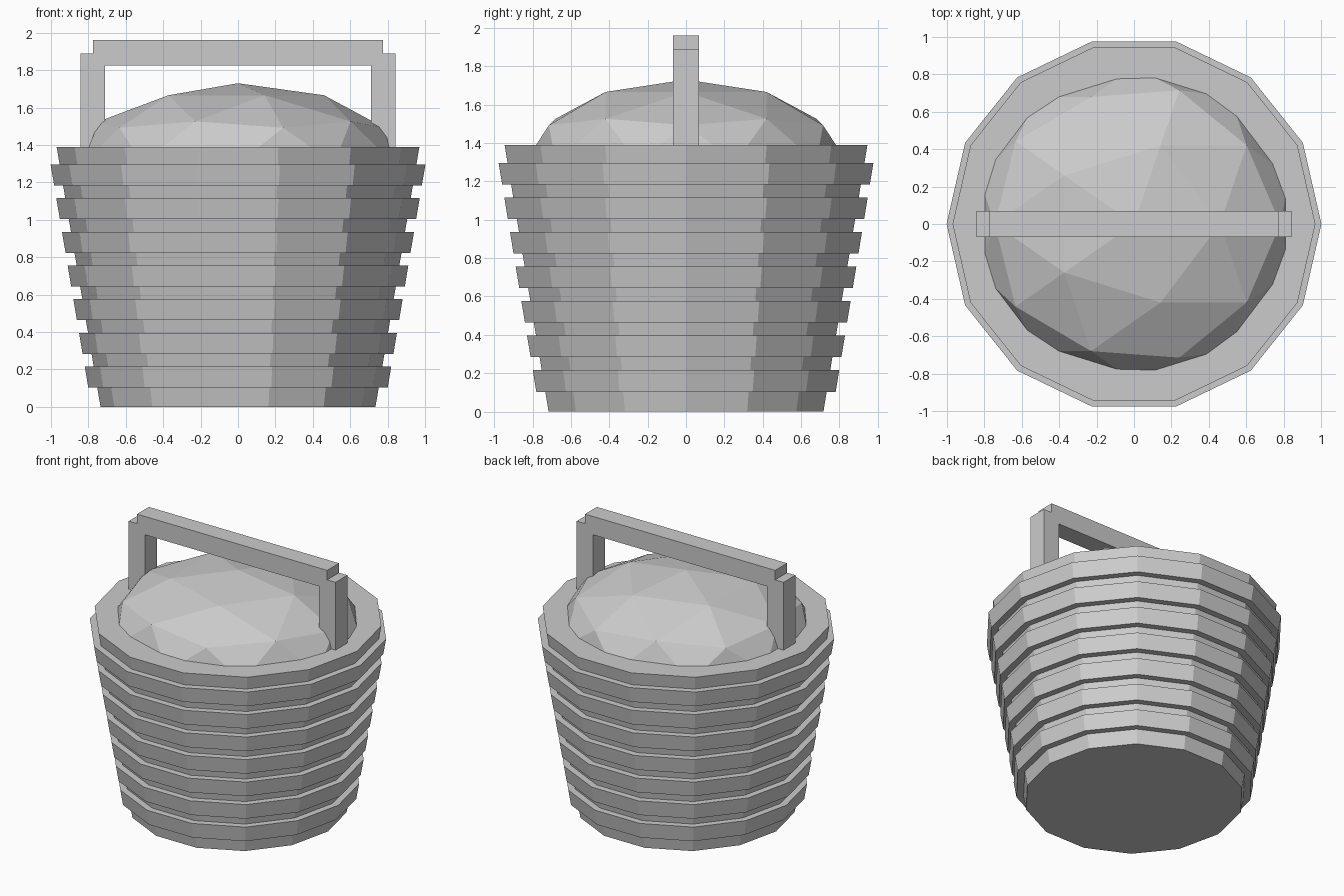
import bpy
import bmesh
from math import cos, sin, tau
from mathutils import Vector, Matrix

SIDES = 14
RIM_Z = 1.39

cube = bpy.data.objects.get("Cube")
if cube:
    bpy.data.objects.remove(cube, do_unlink=True)

grey = bpy.data.materials.new("light_grey")
grey.use_nodes = True
grey.diffuse_color = (0.6, 0.6, 0.6, 1)
grey.node_tree.nodes["Principled BSDF"].inputs["Base Color"].default_value = (0.6, 0.6, 0.6, 1)


def finish(name, bm):
    """Turn a bmesh into a flat-shaded grey object."""
    bmesh.ops.recalc_face_normals(bm, faces=bm.faces)
    mesh = bpy.data.meshes.new(name)
    bm.to_mesh(mesh)
    bm.free()
    mesh.materials.append(grey)
    obj = bpy.data.objects.new(name, mesh)
    bpy.context.collection.objects.link(obj)
    return obj


def lathe(name, profile, closed):
    """Sweep (radius, z) points around z; closed joins last to first, else caps the ends."""
    bm = bmesh.new()
    rings = [[bm.verts.new((r * cos(tau * i / SIDES), r * sin(tau * i / SIDES), z))
              for i in range(SIDES)] for r, z in profile]
    pairs = list(zip(rings, rings[1:]))
    if closed:
        pairs.append((rings[-1], rings[0]))
    else:
        bm.faces.new(rings[0])
        bm.faces.new(rings[-1])
    for a, b in pairs:
        for i in range(SIDES):
            j = (i + 1) % SIDES
            bm.faces.new((a[i], a[j], b[j], b[i]))
    return finish(name, bm)


def box(name, low, high):
    low, high = Vector(low), Vector(high)
    bm = bmesh.new()
    bmesh.ops.create_cube(bm, size=1, matrix=Matrix.Translation((low + high) / 2)
                          @ Matrix.Diagonal((*(high - low), 1)))
    return finish(name, bm)


def wall_radius(z):
    return 0.735 + 0.169 * z


# Tapered basket with a flat top and base
lathe("basket_body", [(wall_radius(0), 0), (wall_radius(RIM_Z), RIM_Z)], False)

# Seven raised bands around the wall
for n in range(7):
    z0 = 0.103 + 0.18 * n
    z1 = z0 + 0.113
    r0, r1 = wall_radius(z0), wall_radius(z1)
    lathe(f"basket_band_{n + 1}",
          [(r0 - 0.02, z0), (r0 + 0.048, z0), (r1 + 0.048, z1), (r1 - 0.02, z1)], True)

# Faceted domed filling, trimmed just below the rim
bm = bmesh.new()
bmesh.ops.create_icosphere(bm, subdivisions=2, radius=1,
                           matrix=Matrix.Translation((0, 0, 1.3))
                           @ Matrix.Diagonal((0.875, 0.84, 0.43, 1)))
bmesh.ops.bisect_plane(bm, geom=bm.verts[:] + bm.edges[:] + bm.faces[:],
                       plane_co=(0, 0, RIM_Z - 0.01), plane_no=(0, 0, 1), clear_inner=True)
finish("domed_filling", bm)

# Square handle: two posts and a crossbar that stands slightly proud
for side, x0, x1 in (("left", 0.71, 0.843), ("right", -0.843, -0.71)):
    box(f"handle_post_{side}", (x0, -0.069, RIM_Z - 0.02), (x1, 0.069, 1.89))
box("handle_crossbar", (-0.775, -0.069, 1.825), (0.775, 0.069, 1.96))
